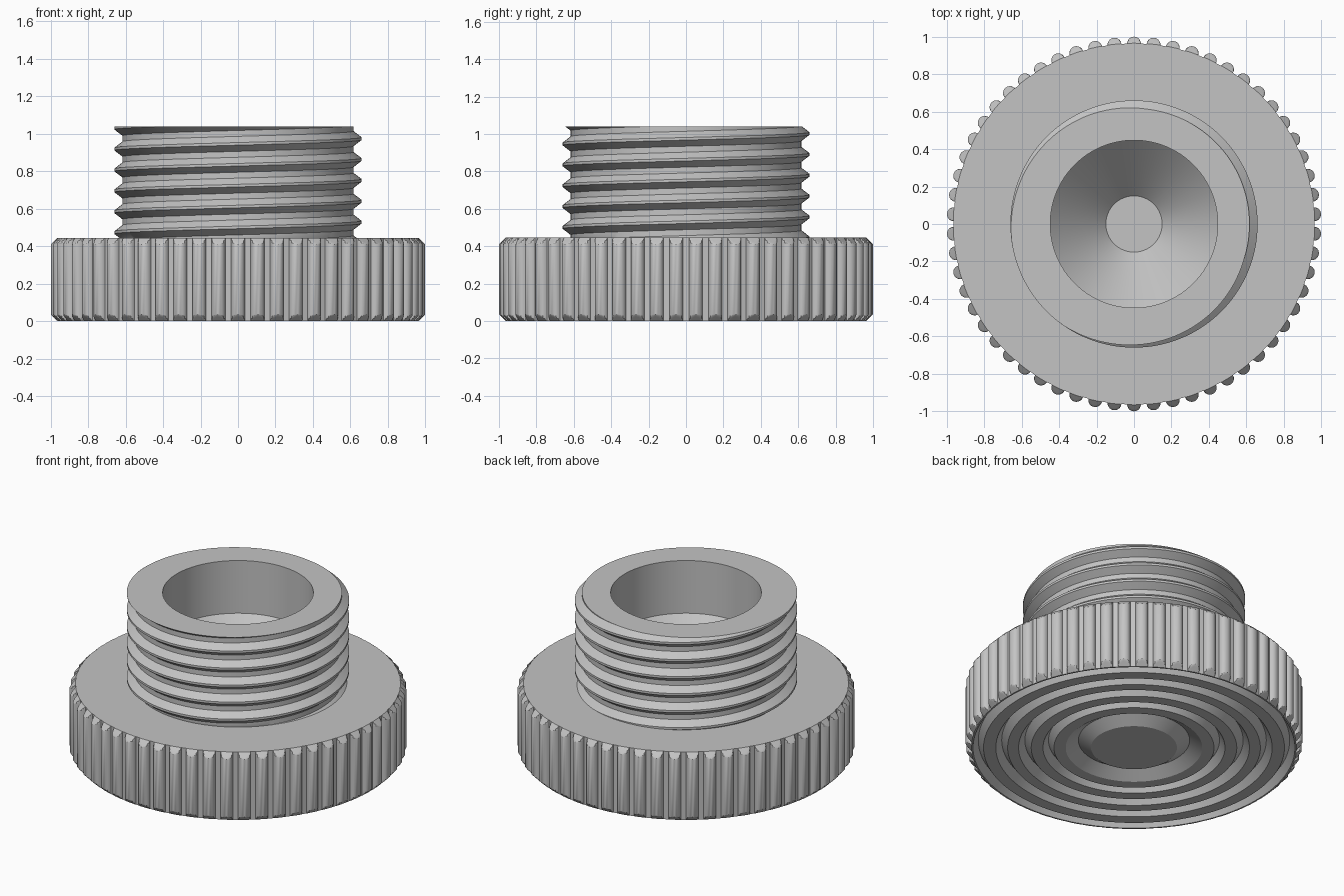
import bpy, bmesh, math

if "Cube" in bpy.data.objects:
    bpy.data.objects.remove(bpy.data.objects["Cube"])

TAU = 2 * math.pi
KNOB_H, TOP = 0.445, 1.04

grey = bpy.data.materials.new("grey")
grey.diffuse_color = (0.55, 0.55, 0.55, 1)
grey.use_nodes = True
grey.node_tree.nodes["Principled BSDF"].inputs["Base Color"].default_value = grey.diffuse_color


def sweep(name, angles, column):
    """Join one (radius, z) column per angle into a closed solid."""
    bm = bmesh.new()
    cols = []
    for a in angles:
        cols.append([bm.verts.new((r * math.cos(a), r * math.sin(a), z))
                     for r, z in column(a)])
    for c, d in zip(cols, cols[1:]):
        for j in range(len(c) - 1):
            bm.faces.new((c[j], d[j], d[j + 1], c[j + 1]))
    bmesh.ops.remove_doubles(bm, verts=bm.verts, dist=1e-5)
    bmesh.ops.recalc_face_normals(bm, faces=bm.faces)
    mesh = bpy.data.meshes.new(name)
    bm.to_mesh(mesh)
    bm.free()
    mesh.materials.append(grey)
    ob = bpy.data.objects.new(name, mesh)
    bpy.context.collection.objects.link(ob)
    bpy.ops.object.select_all(action='DESELECT')
    ob.select_set(True)
    bpy.context.view_layer.objects.active = ob
    bpy.ops.object.shade_smooth_by_angle(angle=math.radians(28))
    return ob


# Knurled knob: round ribs on the rim, chamfered ends, ringed underside
RIBS, RIB_R, RIM, CHAMFER = 58, 0.037, 0.963, 0.035
rib_outline = {}
for i in range(RIBS):
    for k in range(-5, 6):
        t = k * math.pi / 10
        x, y = RIM + RIB_R * math.cos(t), RIB_R * math.sin(t)
        rib_outline[math.pi / 2 + TAU * i / RIBS + math.atan2(y, x)] = math.hypot(x, y)
rib_angles = sorted(rib_outline)
rib_outline[rib_angles[0] + TAU] = rib_outline[rib_angles[0]]
rib_angles.append(rib_angles[0] + TAU)

# Concentric grooves in the underside: inner edge, outer edge
underside = [(0, 0)]
for a, b in ((0.255, 0.405), (0.475, 0.54), (0.61, 0.685), (0.75, 0.82), (0.893, 0.955)):
    underside += [(a, 0), ((a + b) / 2, 0.05), (b, 0)]
low = [CHAMFER * i / 5 for i in range(6)]
levels = low + [KNOB_H - z for z in reversed(low)]


def knob_column(a):
    side = [(min(max(rib_outline[a], RIM), RIM + min(z, KNOB_H - z, CHAMFER) + 0.002), z)
            for z in levels]
    return underside + side + [(0.55, KNOB_H), (0.55, 0.3), (0, 0.3)]


sweep("knurled_knob", rib_angles, knob_column)

# Threaded neck with a cylindrical bore ending in a cone
PITCH, CREST, ROOT = 0.1115, 0.66, 0.617
FLAT, FOOT = 0.007, 0.04


def neck_column(a):
    crest_z = 1.03 + PITCH * (a - math.pi) / TAU
    thread = []
    for k in range(-8, 4):
        for off in (-FOOT, -FLAT, FLAT, FOOT):
            z = min(max(crest_z + k * PITCH + off, KNOB_H), TOP)
            d = abs((z - crest_z + PITCH / 2) % PITCH - PITCH / 2)
            f = min(max((d - FLAT) / (FOOT - FLAT), 0), 1)
            thread.append((CREST + (ROOT - CREST) * f, z))
    bore = [(0.447, TOP), (0.447, 0.695), (0.15, 0.39), (0, 0.39)]
    return [(0, 0.35), (0.58, 0.35)] + thread + bore


sweep("threaded_neck", [TAU * i / 128 for i in range(129)], neck_column)
